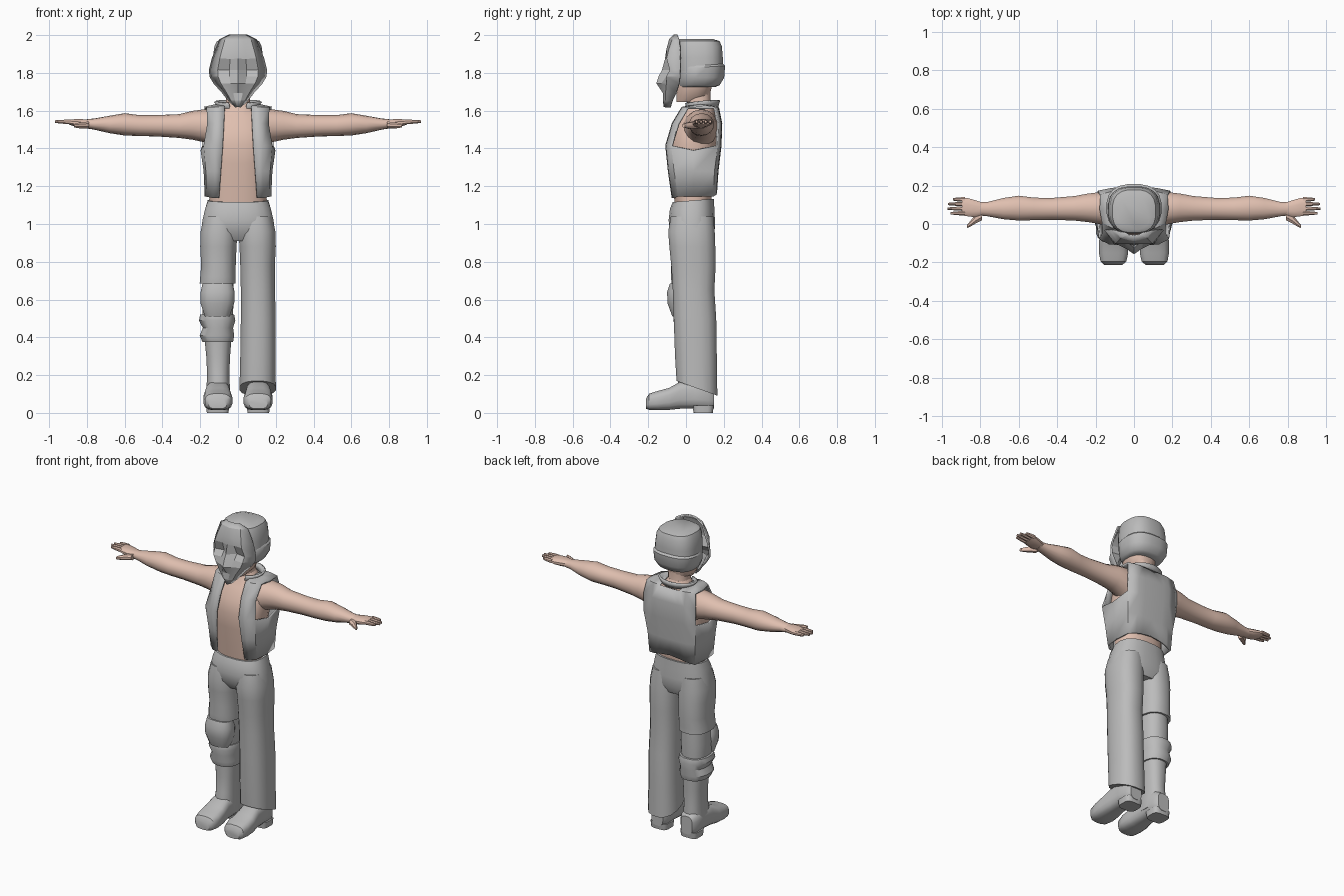
import bpy, bmesh, math


def material(name, rgb):
    m = bpy.data.materials.new(name)
    m.diffuse_color = (*rgb, 1)
    return m


GREY = material("grey_cloth", (0.5, 0.5, 0.5))
SKIN = material("skin", (0.74, 0.52, 0.43))


def make(name, verts, faces, mat, mirror=False, thick=0, angle=38):
    me = bpy.data.meshes.new(name)
    me.from_pydata(verts, [], faces)
    bm = bmesh.new()
    bm.from_mesh(me)
    if mirror:
        geom = bm.verts[:] + bm.edges[:] + bm.faces[:]
        bmesh.ops.mirror(bm, geom=geom, axis='X', merge_dist=0.0005)
    bmesh.ops.recalc_face_normals(bm, faces=bm.faces[:])
    bm.to_mesh(me)
    bm.free()
    me.materials.append(mat)
    ob = bpy.data.objects.new(name, me)
    bpy.context.collection.objects.link(ob)
    bpy.ops.object.select_all(action='DESELECT')
    ob.select_set(True)
    bpy.context.view_layer.objects.active = ob
    bpy.ops.object.shade_smooth_by_angle(angle=math.radians(angle))
    if thick:
        s = ob.modifiers.new("thickness", 'SOLIDIFY')
        s.thickness = thick
        s.offset = 0
    return ob


def loft(name, rings, mat, axis='z', n=16, power=2.4, mirror=False):
    """Rings are (position, a_min, a_max, b_min, b_max[, tilt along b])."""
    verts, faces = [], []
    for t, a0, a1, b0, b1, *tilt in rings:
        for i in range(n):
            w = 2 * math.pi * (i + 0.5) / n
            c, s = math.cos(w), math.sin(w)
            # stretch so the sampled ring really touches its bounds
            k = (1 / math.cos(math.pi / n)) ** (2 / power)
            u = k * math.copysign(abs(c) ** (2 / power), c)
            v = k * math.copysign(abs(s) ** (2 / power), s)
            a = (a0 + a1) / 2 + (a1 - a0) / 2 * u
            b = (b0 + b1) / 2 + (b1 - b0) / 2 * v
            p = t + (tilt[0] * (b - (b0 + b1) / 2) if tilt else 0)
            verts.append({'z': (a, b, p), 'x': (p, a, b), 'y': (a, p, b)}[axis])
    for r in range(len(rings) - 1):
        for i in range(n):
            j = (i + 1) % n
            faces.append((r * n + i, r * n + j, (r + 1) * n + j, (r + 1) * n + i))
    faces += [tuple(range(n)), tuple(range(len(verts) - n, len(verts)))]
    return make(name, verts, faces, mat, mirror)


# ---- torso, neck and head
loft("torso", [(1.07, -.15, .15, -.055, .13), (1.2, -.15, .15, -.07, .14),
               (1.32, -.158, .158, -.082, .15), (1.42, -.172, .172, -.09, .165),
               (1.5, -.168, .168, -.07, .168), (1.57, -.145, .145, -.03, .155),
               (1.615, -.085, .085, 0, .145), (1.65, -.062, .062, .01, .13)], SKIN, n=20)
loft("neck", [(1.59, -.075, .075, .0, .14), (1.64, -.063, .063, .005, .13),
              (1.7, -.065, .065, .0, .13)], SKIN)
loft("head", [(1.645, -.045, .045, -.05, .06), (1.68, -.075, .075, -.05, .125),
              (1.74, -.095, .095, -.045, .14), (1.82, -.1, .1, -.03, .15)], SKIN)

# ---- arms
loft("arm", [(.13, -.015, .165, 1.41, 1.6), (.18, 0, .165, 1.435, 1.605),
             (.24, .01, .158, 1.448, 1.597), (.31, .018, .145, 1.457, 1.58),
             (.43, .022, .135, 1.465, 1.575), (.52, .02, .137, 1.467, 1.575),
             (.6, .018, .147, 1.47, 1.585), (.68, .025, .135, 1.482, 1.572),
             (.76, .04, .115, 1.5, 1.558), (.81, .045, .113, 1.508, 1.553)],
     SKIN, 'x', 14, 2.1, True)
loft("palm", [(.79, .045, .112, 1.51, 1.553), (.83, .036, .125, 1.512, 1.555),
              (.865, .04, .135, 1.517, 1.555), (.895, .045, .138, 1.526, 1.552)],
     SKIN, 'x', 12, 2.4, True)
loft("thumb", [(.79, .02, .075, 1.506, 1.542), (.825, .002, .05, 1.505, 1.54),
               (.85, -.013, .017, 1.508, 1.535), (.868, -.021, -.005, 1.512, 1.53)],
     SKIN, 'x', 8, 2, True)
for label, y, tip in (("index", .056, .955), ("middle", .08, .97),
                      ("ring", .104, .967), ("little", .128, .942)):
    loft(label + "_finger", [(.88, y - .012, y + .012, 1.527, 1.552),
                             (.92, y - .01, y + .01, 1.53, 1.552),
                             (tip, y - .006, y + .006, 1.535, 1.549)],
         SKIN, 'x', 8, 2, True)

# ---- open vest: (z, inner x, outer front x, side x, outer back x, front y, back y)
rows = [(1.145, .1, .162, .17, .16, -.07, .155), (1.28, .09, .165, .176, .168, -.09, .162),
        (1.415, .08, .178, .192, .186, -.104, .178), (1.53, .074, .16, .19, .187, -.07, .182),
        (1.615, .07, .165, .19, .175, -.02, .165)]
verts, faces = [], []
for z, xi, xf, xs, xb, yf, yb in rows:
    rise = .02 if z < 1.2 else 0
    verts += [(xi, yf, z - rise / 3), ((xi + xf) / 2, yf + .004, z - rise / 3),
              (xf, yf + .03, z), (xs, .04, z - (.025 if 1.4 < z < 1.5 else 0)),
              (xb, yb - .015, z), (.115, yb, z + rise / 2), (.07, yb + .003, z + rise),
              (0, yb + .004, z + rise * 1.4)]
for r in range(4):
    for c in range(7):
        if r < 2 or c not in (2, 3):          # leaves the armhole open
            a = r * 8 + c
            faces.append((a, a + 1, a + 9, a + 8))
# shoulder ridge joining the front and back panels
verts += [(.08, .075, 1.632), (.12, .075, 1.628), (.178, .075, 1.615)]
for i in range(2):
    faces += [(32 + i, 33 + i, 41 + i, 40 + i), (40 + i, 41 + i, 37 - i, 38 - i)]
make("vest", verts, faces, GREY, True, .012)

# ---- flared collar, open at the front
verts, faces = [], []
for i in range(15):
    w = math.radians(-65 + 310 * i / 14)
    c, s = math.cos(w), math.sin(w)
    verts += [(.088 * c, .085 + .08 * s, 1.607 + .014 * s),
              (.122 * c, .083 + .092 * s, 1.648 + .008 * s)]
    if i:
        faces.append((2 * i - 2, 2 * i, 2 * i + 1, 2 * i - 1))
make("collar", verts, faces, GREY, False, .012)

# ---- helmet cap and lower band
loft("helmet_cap", [(1.81, -.135, .135, -.045, .195), (1.88, -.133, .133, -.05, .195),
                    (1.94, -.125, .125, -.05, .19), (1.968, -.112, .112, -.045, .178),
                    (1.98, -.08, .08, -.03, .14)], GREY, n=20, power=2.7)
loft("helmet_band", [(1.725, -.1, .1, -.035, .155), (1.735, -.118, .118, -.04, .178),
                     (1.775, -.138, .138, -.04, .202), (1.83, -.142, .142, -.04, .207, .06),
                     (1.842, -.132, .132, -.04, .195, .06)], GREY, n=20, power=2.6)

# ---- faceted mask: (z, half width, y at centre, inner, middle, edge)
rows = [(2.0, .045, -.06, -.058, -.055, -.045), (1.975, .095, -.085, -.08, -.07, -.035),
        (1.92, .118, -.1, -.1, -.088, -.03), (1.875, .135, -.106, -.096, -.098, -.03),
        (1.815, .15, -.122, -.072, -.082, -.03), (1.78, .147, -.14, -.1, -.1, -.032),
        (1.745, .125, -.152, -.125, -.1, -.035), (1.695, .08, -.115, -.118, -.105, -.05),
        (1.655, .048, -.118, -.118, -.105, -.07), (1.62, .012, -.113, -.11, -.1, -.08)]
verts, faces = [], []
for r, (z, w, *ys) in enumerate(rows):
    for c, y in enumerate(ys):
        verts.append((w * (0, .3, .7, 1)[c], y, z))
        if r and c:
            a = r * 4 + c
            faces.append((a, a - 1, a - 5, a - 4))
make("mask", verts, faces, GREY, True, .01, 20)

# ---- trousers
loft("trouser_hips", [(1.125, -.16, .16, -.07, .148, .08), (1.08, -.174, .174, -.085, .15),
                      (1.02, -.188, .188, -.092, .153), (.96, -.196, .196, -.085, .152),
                      (.91, -.15, .15, -.05, .13)], GREY, n=20, power=2.5)
thigh = [(1.04, .012, .18, -.08, .145), (.96, .002, .198, -.094, .152),
         (.88, .008, .2, -.088, .155), (.78, .012, .195, -.078, .157)]
loft("long_trouser_leg", thigh + [(.65, .015, .196, -.07, .15), (.5, .015, .199, -.065, .16),
                                  (.3, .012, .199, -.058, .163),
                                  (.13, .008, .2, -.05, .166, -.36)], GREY)
flip = [(z, -b, -a, c, d) for z, a, b, c, d in thigh]
loft("tucked_trouser_leg", flip + [(.72, -.2, -.012, -.08, .152),
                                   (.685, -.203, -.012, -.076, .152)], GREY)

# ---- knee wrap, knee pad and boot cuff on the tucked leg
loft("knee_wrap", [(.7, -.18, -.025, -.06, .14), (.6, -.19, -.022, -.065, .14),
                   (.48, -.185, -.03, -.05, .135)], GREY)
loft("knee_pad", [(.685, -.188, -.028, -.085, .02), (.64, -.198, -.018, -.1, .04),
                  (.58, -.198, -.02, -.098, .04), (.51, -.175, -.045, -.072, .02)], GREY)
loft("boot_cuff", [(.52, -.2, -.02, -.06, .15), (.49, -.207, -.014, -.068, .158),
                   (.45, -.186, -.026, -.055, .15), (.41, -.203, -.02, -.058, .152),
                   (.375, -.188, -.026, -.045, .142)], GREY)

# ---- boots
loft("boot_shaft", [(.4, -.178, -.034, -.032, .132), (.3, -.168, -.042, -.03, .13),
                    (.2, -.163, -.046, -.035, .128), (.12, -.168, -.042, -.05, .135),
                    (.06, -.165, -.045, -.05, .135)], GREY)
loft("shoe", [(-.212, .06, .155, .022, .075), (-.195, .04, .174, .016, .102),
              (-.15, .03, .182, .014, .116), (-.09, .034, .182, .016, .132),
              (-.03, .042, .172, .022, .165), (.05, .045, .168, .024, .17),
              (.12, .046, .167, .02, .16), (.147, .065, .148, .024, .14)],
     GREY, 'y', 16, 3, True)
loft("heel", [(0, .05, .165, .04, .142), (.04, .047, .168, .035, .147)],
     GREY, 'z', 16, 4, True)
